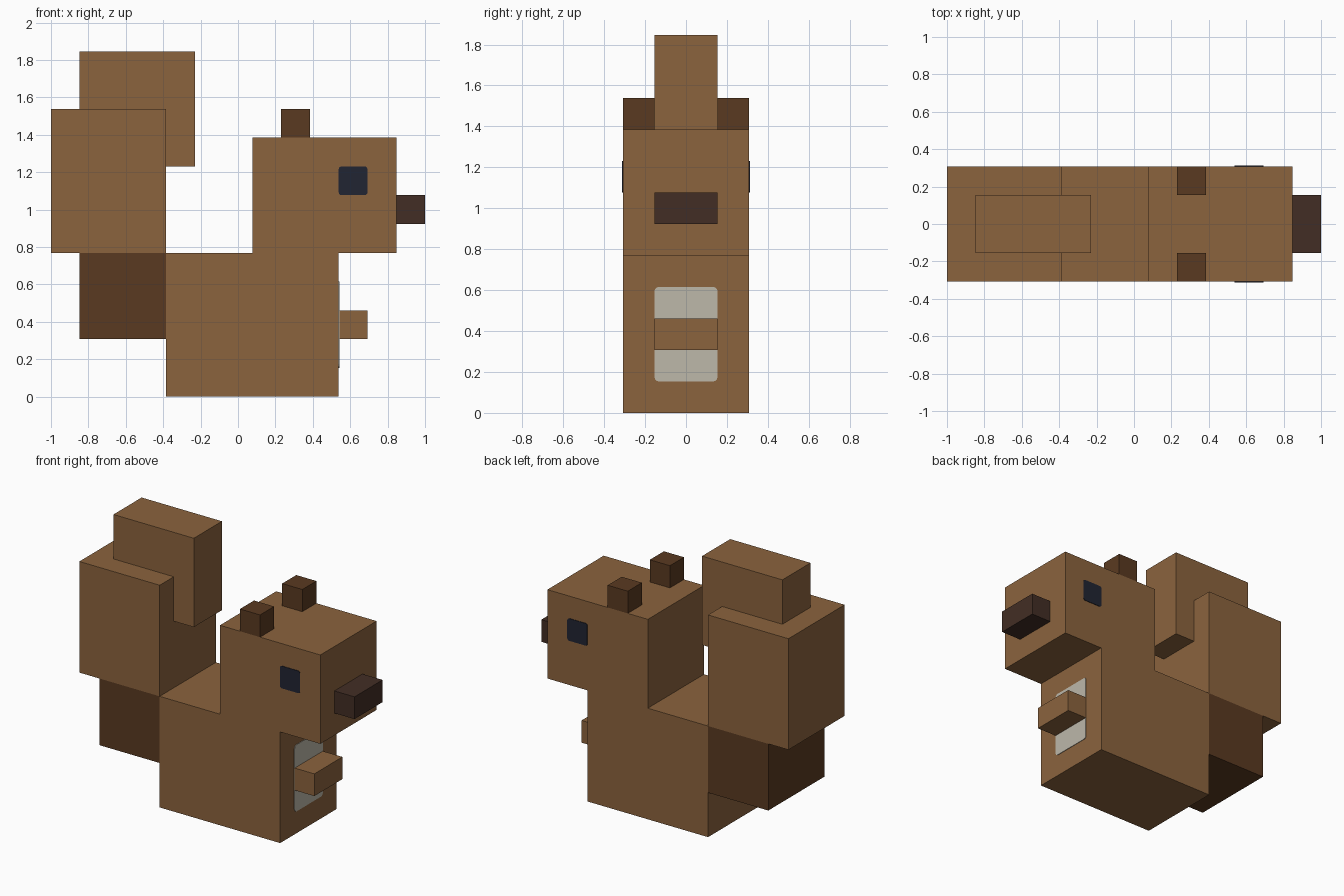
import bpy
import bmesh

cube = bpy.data.objects.get("Cube")
if cube:
    bpy.data.objects.remove(cube, do_unlink=True)

U = 1 / 13  # one block unit


def material(name, rgb):
    mat = bpy.data.materials.new(name)
    mat.use_nodes = True
    mat.diffuse_color = (*rgb, 1)
    mat.node_tree.nodes["Principled BSDF"].inputs["Base Color"].default_value = (*rgb, 1)
    return mat


brown = material("fur brown", (0.26, 0.126, 0.048))
dark = material("dark brown", (0.102, 0.042, 0.015))
nose_brown = material("nose brown", (0.055, 0.027, 0.018))
navy = material("eye navy", (0.015, 0.018, 0.032))
cream = material("belly cream", (0.51, 0.48, 0.40))


def box(name, x, y, z, mat, round_axis=None, radius=0.015):
    """Box from (min, max) unit ranges; optionally rounds the edges along one axis."""
    ranges = (x, y, z)
    bm = bmesh.new()
    bmesh.ops.create_cube(bm, size=1)
    for v in bm.verts:
        for i, (lo, hi) in enumerate(ranges):
            v.co[i] = (hi if v.co[i] > 0 else lo) * U
    if round_axis is not None:
        edges = [e for e in bm.edges
                 if abs(e.verts[0].co[round_axis] - e.verts[1].co[round_axis]) > 1e-5]
        bmesh.ops.bevel(bm, geom=edges, offset=radius, segments=3,
                        profile=0.5, affect='EDGES')
    mesh = bpy.data.meshes.new(name)
    bm.to_mesh(mesh)
    bm.free()
    mesh.materials.append(mat)
    obj = bpy.data.objects.new(name, mesh)
    bpy.context.collection.objects.link(obj)
    return obj


wide, narrow = (-4, 4), (-2, 2)
plate = 0.05  # painted plate thickness in units

# Body, head and snout
box("body", (-5, 7), wide, (0, 10), brown)
box("head", (1, 11), wide, (10, 18), brown)
box("nose", (11, 13), narrow, (12, 14), nose_brown)

# Belly patch and paws
box("belly_patch", (7, 7 + plate), narrow, (2, 8), cream, 0, 0.02)
box("paws", (7, 9), narrow, (4, 6), brown)

# Tail
box("tail_base", (-11, -5), wide, (4, 10), dark)
box("tail", (-13, -5), wide, (10, 20), brown)
box("tail_tip", (-11, -3), narrow, (16, 24), brown)

# Ears and eyes on both sides
for side, s in (("left", 1), ("right", -1)):
    box(side + "_ear", (3, 5), sorted((2 * s, 4 * s)), (18, 20), dark)
    box(side + "_eye", (7, 9), sorted((4 * s, (4 + plate) * s)), (14, 16), navy, 1)
